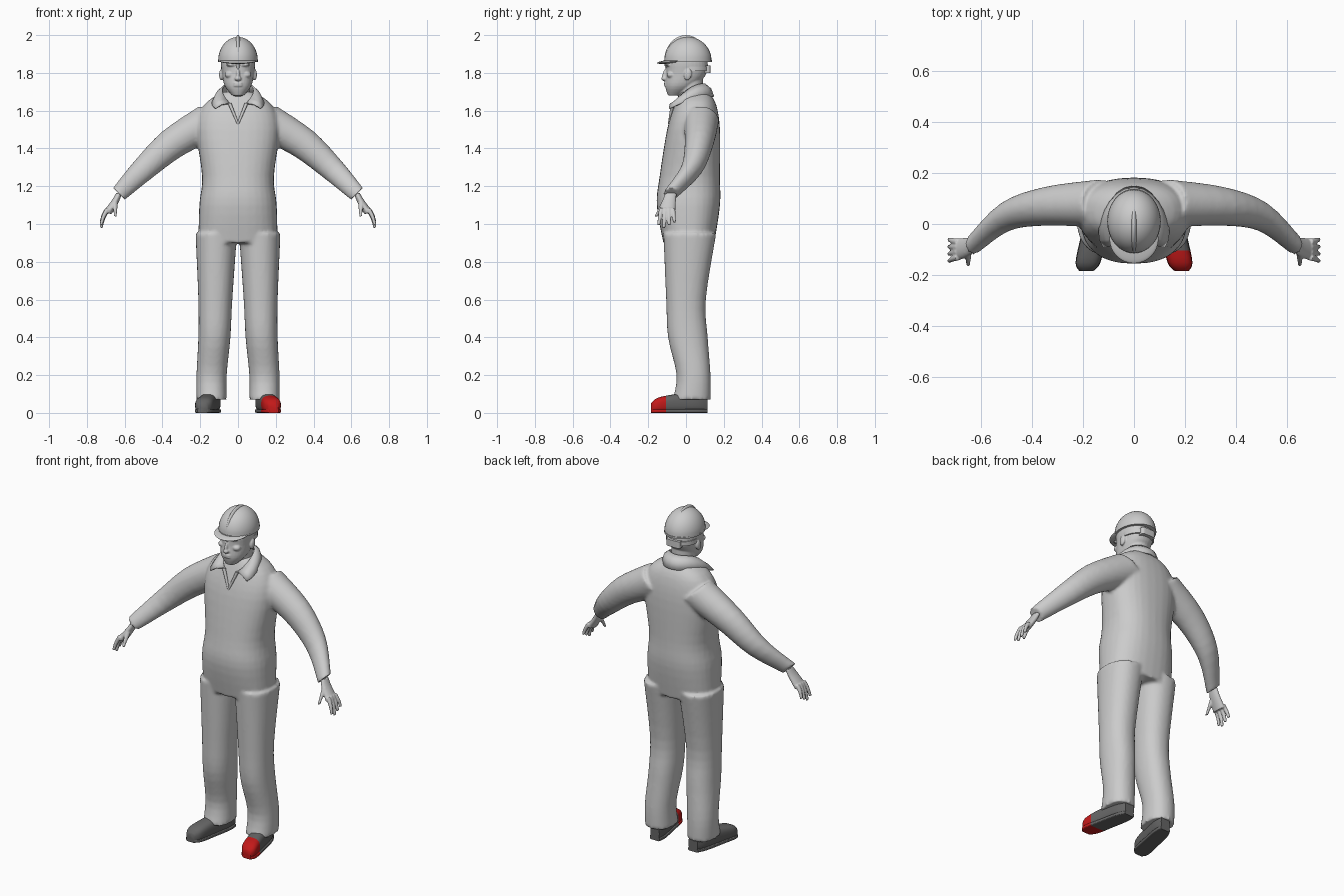
import bpy, bmesh, math
from mathutils import Vector, Matrix

cube = bpy.data.objects.get("Cube")
if cube:
    bpy.data.objects.remove(cube, do_unlink=True)

X, Y, Z = Matrix.Identity(3)
mirrored_sides = {"left": 1, "right": -1}


def material(name, colour):
    mat = bpy.data.materials.new(name)
    mat.use_nodes = True
    mat.diffuse_color = (*colour, 1)
    shader = mat.node_tree.nodes["Principled BSDF"]
    shader.inputs["Base Color"].default_value = mat.diffuse_color
    return mat


light_grey = material("light grey", (0.6, 0.6, 0.6))
dark_grey = material("dark grey", (0.13, 0.13, 0.13))
red = material("red", (0.55, 0.01, 0.01))


def spline(rings, steps=4):
    """Smooth in-between rings that pass through the given ones."""
    rings = [Vector(ring) for ring in rings]
    padded = [rings[0], *rings, rings[-1]]
    result = []
    for before, start, end, after in zip(padded, rings, rings[1:], padded[3:]):
        leave, arrive = (end - before) / 2, (after - start) / 2
        for step in range(steps):
            t = step / steps
            rest = 1 - t
            result.append(start * (1 + 2 * t) * rest * rest + leave * t * rest * rest
                          + end * t * t * (3 - 2 * t) - arrive * t * t * rest)
    return result + [rings[-1]]


def loft(bm, rings, u=X, v=Y, side=1, sides=32, power=2):
    """Closed skin through rounded rings: x, y, z, radius along u, radius along v."""
    loops = []
    for x, y, z, a, b in spline(rings):
        loop = []
        for i in range(sides):
            angle = math.tau * i / sides
            c, s = math.cos(angle), math.sin(angle)
            across = u * a * math.copysign(abs(c) ** (2 / power), c)
            along = v * b * math.copysign(abs(s) ** (2 / power), s)
            point = Vector((x, y, z)) + across + along
            loop.append(bm.verts.new((point.x * side, point.y, point.z)))
        loops.append(loop)
    for low, high in zip(loops, loops[1:]):
        for i in range(sides):
            bm.faces.new((low[i - 1], low[i], high[i], high[i - 1]))
    bm.faces.new(loops[0])
    bm.faces.new(loops[-1])


def slab(z, half_width, front, back):
    """Level ring from its half width and its front and back."""
    return (0, (front + back) / 2, z, half_width, (back - front) / 2)


def tube(bm, points, first, last, u, v, side, squash=1.0):
    """Limb with an evenly changing radius, flattened along v by squash."""
    rings = []
    for i, point in enumerate(points):
        radius = first + (last - first) * i / (len(points) - 1)
        rings.append((*point, radius, radius * squash))
    loft(bm, rings, u, v, side)


def ball(bm, centre, radii, tilt=0.0):
    place = Matrix.Translation(centre) @ Matrix.Rotation(tilt, 4, "X")
    bmesh.ops.create_uvsphere(bm, u_segments=32, v_segments=16, radius=1,
                              matrix=place @ Matrix.Diagonal((*radii, 1)))


def finish(bm, name, materials, voxel=0.0, smoothing=3):
    """Turn the bmesh into an object, fused into one skin if a voxel size is given."""
    bmesh.ops.recalc_face_normals(bm, faces=bm.faces)
    mesh = bpy.data.meshes.new(name)
    bm.to_mesh(mesh)
    bm.free()
    obj = bpy.data.objects.new(name, mesh)
    bpy.context.collection.objects.link(obj)
    for mat in materials:
        mesh.materials.append(mat)
    bpy.ops.object.select_all(action="DESELECT")
    obj.select_set(True)
    bpy.context.view_layer.objects.active = obj
    bpy.ops.object.shade_smooth_by_angle(angle=math.radians(50))
    if voxel:
        remesh = obj.modifiers.new("Fuse", "REMESH")
        remesh.mode = "VOXEL"
        remesh.voxel_size = voxel
        remesh.use_smooth_shade = True
        relax = obj.modifiers.new("Relax", "SMOOTH")
        relax.iterations = smoothing
    return obj


# Overalls: torso, trouser legs and sleeves fused together
bm = bmesh.new()
torso = [slab(0.9, 0.21, -0.12, 0.15), slab(1.1, 0.205, -0.155, 0.18),
         slab(1.25, 0.19, -0.14, 0.18), slab(1.5, 0.22, -0.1, 0.18),
         slab(1.63, 0.18, -0.06, 0.16), slab(1.7, 0.08, -0.03, 0.12)]
loft(bm, torso, power=2.4)
leg = [(0.14, 0.03, 0.07, 0.08, 0.1), (0.14, 0.04, 0.2, 0.08, 0.09),
       (0.125, 0.01, 0.4, 0.085, 0.105), (0.12, 0, 0.6, 0.09, 0.105),
       (0.115, 0.02, 0.95, 0.11, 0.14)]
shoulder, wrist = (0.13, 0.08, 1.55), (0.63, -0.08, 1.16)
sleeve = [shoulder, (0.34, 0.07, 1.43), (0.5, 0.03, 1.29), wrist]
across_arm = Vector((1, 0, 1)).normalized()
for side in mirrored_sides.values():
    loft(bm, leg, side=side, power=2.2)
    tube(bm, sleeve, 0.105, 0.045, across_arm, Y, side, 0.9)
finish(bm, "overalls", [light_grey], 0.01)

# Hands: palm, a fan of four fingers and a thumb
across_hand = Vector((2, 0, 1)).normalized()
for label, side in mirrored_sides.items():
    bm = bmesh.new()
    tube(bm, [wrist, (0.65, -0.09, 1.12), (0.69, -0.1, 1.06)], 0.03, 0.043,
         Y, across_hand, side, 0.5)
    for i in range(4):
        root = Vector((0.69, 0.02 * i - 0.13, 1.08))
        tip = Vector((0.725, 0.028 * i - 0.145, 0.98 + 0.015 * abs(i - 1)))
        knuckle = (root + tip) / 2 + across_hand * 0.005
        tube(bm, [root, knuckle, tip], 0.013, 0.008, Y, across_hand, side)
    tube(bm, [(0.65, -0.11, 1.12), (0.65, -0.16, 1.04)], 0.016, 0.008, Y, across_hand, side)
    finish(bm, label + "_hand", [light_grey], 0.004)

# Head: neck, skull, nose, lips, brows, cheeks and ears
bm = bmesh.new()
loft(bm, [slab(1.6, 0.065, -0.04, 0.09), slab(1.78, 0.065, -0.04, 0.09)])
skull = [slab(1.68, 0.03, -0.095, -0.03), slab(1.73, 0.07, -0.11, 0.05),
         slab(1.8, 0.085, -0.105, 0.11), slab(1.87, 0.09, -0.1, 0.11),
         slab(1.92, 0.06, -0.06, 0.07)]
loft(bm, skull, power=2.2)
ball(bm, (0, -0.11, 1.79), (0.01, 0.015, 0.035), -0.25)
ball(bm, (0, -0.115, 1.77), (0.018, 0.016, 0.012))
for z in (1.733, 1.745):
    ball(bm, (0, -0.107, z), (0.025, 0.01, 0.006))
for side in mirrored_sides.values():
    ball(bm, (0.035 * side, -0.095, 1.842), (0.028, 0.016, 0.008))
    ball(bm, (0.045 * side, -0.08, 1.79), (0.025, 0.022, 0.018))
    ball(bm, (0.09 * side, 0.01, 1.79), (0.01, 0.02, 0.03), -0.2)
finish(bm, "head", [light_grey], 0.0045, 2)

# Hard hat: domed shell, crest, rim and peak
bm = bmesh.new()
rim_height, hat_width, hat_depth = 1.865, 0.105, 0.125
dome = []
for i in range(8):
    climb = math.radians(12.5 * i)
    shrink = math.cos(climb)
    height = rim_height + hat_depth * math.sin(climb)
    dome.append((0, 0.01, height, hat_width * shrink, hat_depth * shrink))
loft(bm, dome)
finish(bm, "hard_hat_shell", [light_grey])

bm = bmesh.new()
ball(bm, (0, 0, rim_height), (0.025, 0.115, 0.135))
finish(bm, "hard_hat_crest", [light_grey])

bm = bmesh.new()
loft(bm, [(0, 0.01, rim_height + lift, hat_width, hat_depth + 0.003) for lift in (-0.007, 0.003)])
finish(bm, "hard_hat_rim", [light_grey])

bm = bmesh.new()
ball(bm, (0, -0.058, rim_height - 0.003), (0.096, 0.097, 0.011), 0.1)
finish(bm, "hard_hat_peak", [light_grey])

# Hard hat harness: head band and rear adjuster
bm = bmesh.new()
loft(bm, [slab(z, 0.09, -0.06, 0.122) for z in (1.81, 1.835)])
loft(bm, [slab(z, 0.045, 0.08, 0.13) for z in (1.8, 1.84)], power=5)
finish(bm, "hard_hat_harness", [light_grey])

# Collar: folded sheet swept from the nape to its front points, mirrored
bm = bmesh.new()
rows = []
for i in range(9):
    turn = 2.6 * i / 8
    c, s = math.cos(turn), math.sin(turn)
    drop = (1 - c) ** 2
    top = Vector((0.085 * s, 0.01 + 0.09 * c, 1.745 - 0.03 * drop))
    bottom = Vector((0.14 * math.sin(0.8 * turn), 0.02 + 0.13 * c, 1.675 - 0.018 * drop))
    bulge = (top + bottom) / 2 + Vector((s, c, 1)) * 0.008
    rows.append([bm.verts.new(point) for point in (top, bulge, bottom)])
for near, far in zip(rows, rows[1:]):
    for i in range(2):
        bm.faces.new((near[i], far[i], far[i + 1], near[i + 1]))
collar = finish(bm, "collar", [light_grey])
collar.modifiers.new("Mirror", "MIRROR")
collar.modifiers.new("Cloth", "SOLIDIFY").thickness = 0.008

# Neck opening: two slim facings that meet in a V
bm = bmesh.new()
for side in mirrored_sides.values():
    tube(bm, [(0, -0.09, 1.53), (0.045, -0.07, 1.64)], 0.006, 0.01, X, Y, side)
finish(bm, "neck_facings", [light_grey])

# Shoes: toes turned out, rounded upper on a flat sole, capped left toe
shoe = [(-0.185, 0.025, 0.05), (-0.15, 0.047, 0.08), (-0.05, 0.047, 0.1),
        (0.06, 0.045, 0.11), (0.115, 0.03, 0.09)]
for label, side in mirrored_sides.items():
    bm = bmesh.new()
    upper = [(0.15 - 0.2 * y, y, height / 2, width, height / 2) for y, width, height in shoe]
    sole = [(x, y, 0.01, width + 0.002, 0.01) for x, y, z, width, rise in upper]
    loft(bm, upper, X, Z, side, power=2.7)
    loft(bm, sole, X, Z, side, power=6)
    capped = label == "left"
    for face in bm.faces:
        face.material_index = int(capped and face.calc_center_median().y < -0.1)
    finish(bm, label + "_shoe", [dark_grey, red] if capped else [dark_grey])
